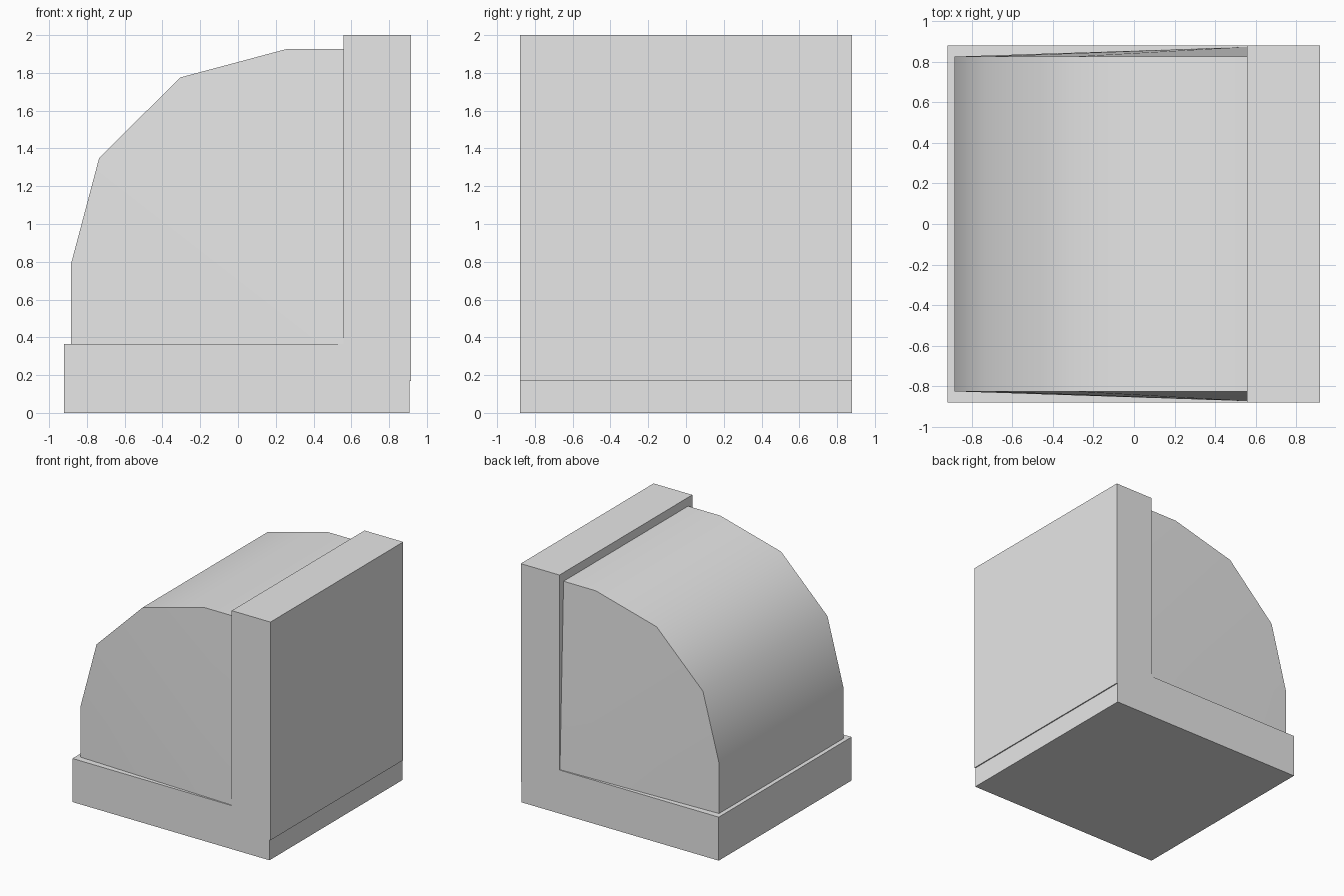
import bpy
import bmesh
import math

cube = bpy.data.objects.get("Cube")
if cube:
    bpy.data.objects.remove(cube, do_unlink=True)

grey = bpy.data.materials.new("light_grey")
grey.use_nodes = True
grey.diffuse_color = (0.8, 0.8, 0.8, 1)
grey.node_tree.nodes["Principled BSDF"].inputs["Base Color"].default_value = (0.8, 0.8, 0.8, 1)


def extrude_profile(name, points, fan=False):
    """Span an (x, z, half_width) outline along y; fan splits the ends from the first point."""
    bm = bmesh.new()
    front = [bm.verts.new((x, -w, z)) for x, z, w in points]
    back = [bm.verts.new((x, w, z)) for x, z, w in points]
    n = len(points)
    for i in range(n):
        j = (i + 1) % n
        bm.faces.new((front[i], front[j], back[j], back[i]))
    for ring in (front, back):
        if fan:
            for i in range(1, n - 1):
                bm.faces.new((ring[0], ring[i], ring[i + 1]))
        else:
            bm.faces.new(ring)
    bmesh.ops.recalc_face_normals(bm, faces=bm.faces[:])
    mesh = bpy.data.meshes.new(name)
    bm.to_mesh(mesh)
    bm.free()
    mesh.materials.append(grey)
    obj = bpy.data.objects.new(name, mesh)
    bpy.context.collection.objects.link(obj)
    return obj


# L-shaped bracket with a shallow step low on its upright side
outline = [(-0.92, 0), (0.908, 0), (0.908, 0.17), (0.917, 0.17),
           (0.917, 2), (0.558, 2), (0.558, 0.365), (-0.92, 0.365)]
extrude_profile("bracket", [(x, z, 0.88) for x, z in outline])

# Quarter-round body, widest at the inner corner
rim = [(0.558, 1.927), (0.26, 1.927), (-0.305, 1.776),
       (-0.735, 1.35), (-0.885, 0.785), (-0.885, 0.365)]
body = extrude_profile("rounded_body",
                       [(0.558, 0.365, 0.873)] + [(x, z, 0.825) for x, z in rim], fan=True)

# Smooth the curved surface while keeping the side edges sharp
bpy.ops.object.select_all(action="DESELECT")
body.select_set(True)
bpy.context.view_layer.objects.active = body
bpy.ops.object.shade_smooth_by_angle(angle=math.radians(40))
